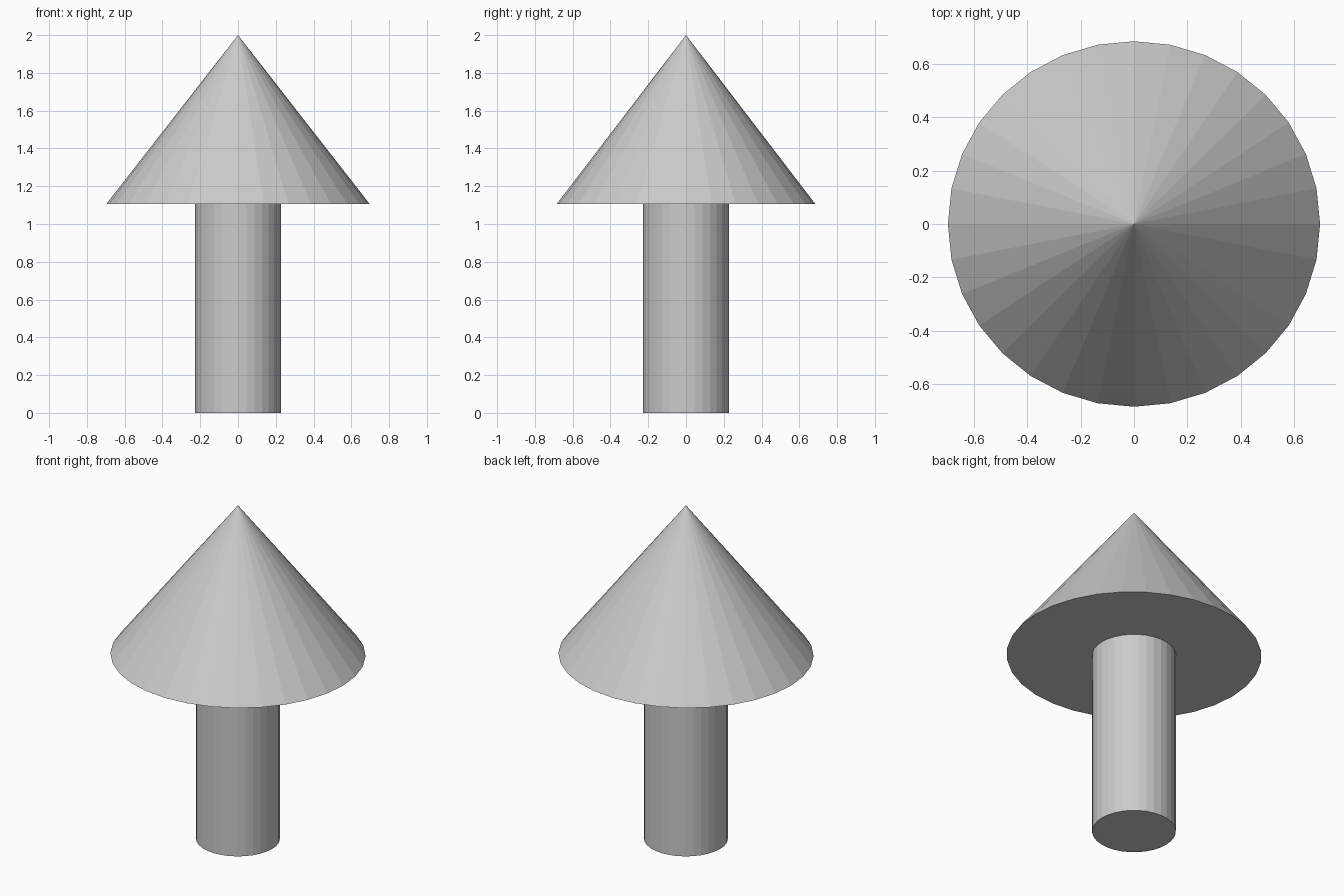
import bpy

default_cube = bpy.data.objects.get("Cube")
if default_cube:
    bpy.data.objects.remove(default_cube, do_unlink=True)

SIDES = 32
SPLIT = 1.105  # height where the stem meets the cap
TOP = 2.0

# Single flat grey
grey = bpy.data.materials.new("light grey")
grey.use_nodes = True
color = (0.6, 0.6, 0.6, 1)
grey.diffuse_color = color
grey.node_tree.nodes["Principled BSDF"].inputs["Base Color"].default_value = color


def add_part(name, bottom_radius, top_radius, low, high, depth_scale=1):
    """Faceted cone or cylinder standing between two heights."""
    bpy.ops.mesh.primitive_cone_add(
        vertices=SIDES, radius1=bottom_radius, radius2=top_radius,
        depth=high - low, location=(0, 0, (low + high) / 2))
    part = bpy.context.object
    part.name = name
    part.scale.y = depth_scale
    bpy.ops.object.transform_apply(location=False, rotation=False, scale=True)
    part.data.materials.append(grey)
    return part


# Round stem and the slightly oval pointed cap
add_part("stem", 0.228, 0.228, 0, SPLIT)
add_part("pointed_cap", 0.698, 0, SPLIT, TOP, depth_scale=0.982)
